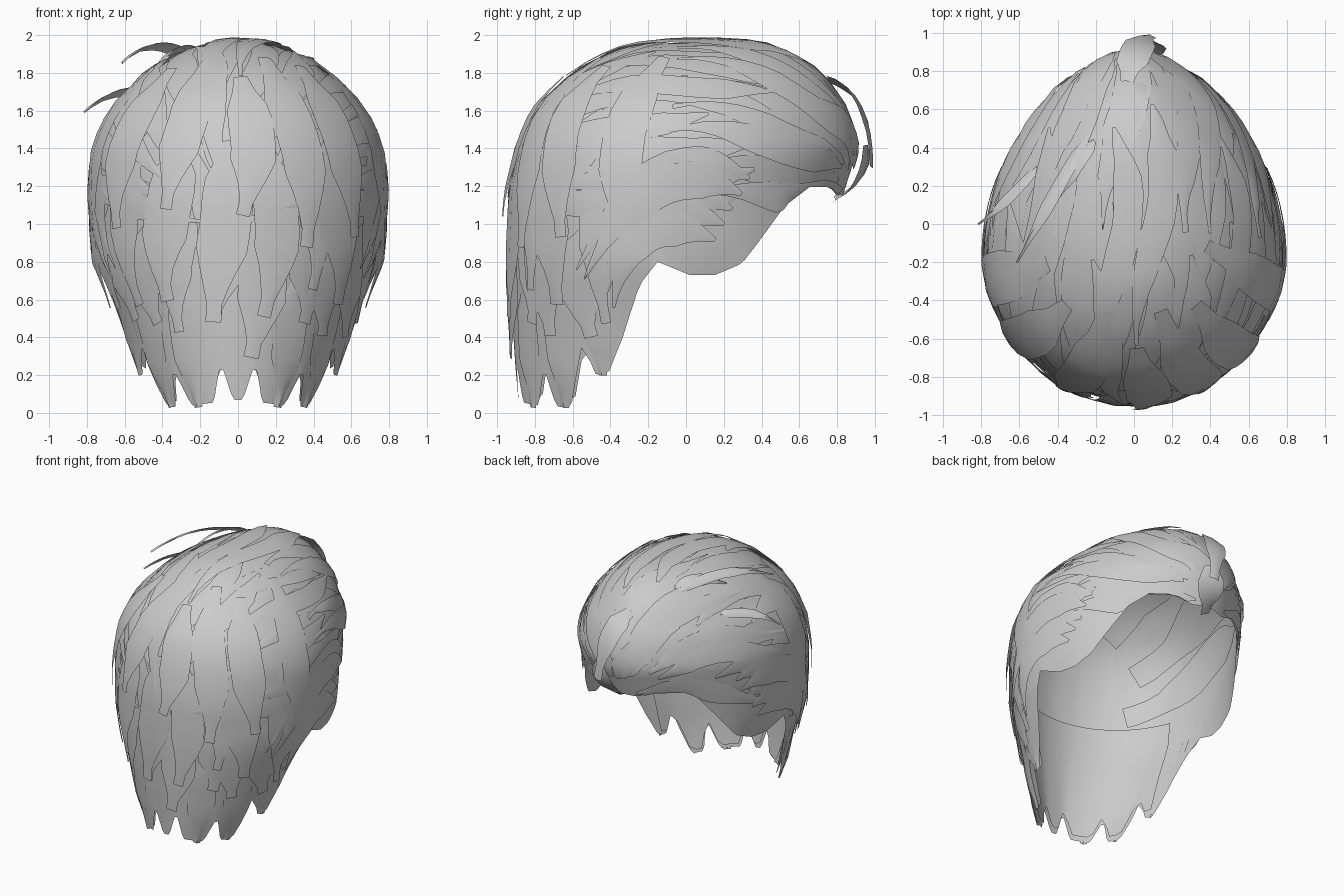
import bpy, bmesh, random
from math import sin, cos, radians, pi
from mathutils import Vector
from mathutils.bvhtree import BVHTree

random.seed(7)
if "Cube" in bpy.data.objects:
    bpy.data.objects.remove(bpy.data.objects["Cube"])

GREY = (0.6, 0.6, 0.6, 1)
mat = bpy.data.materials.new("grey hair")
mat.use_nodes = True
mat.diffuse_color = GREY
bsdf = mat.node_tree.nodes["Principled BSDF"]
bsdf.inputs["Base Color"].default_value = GREY
bsdf.inputs["Roughness"].default_value = 0.7


def lookup(table, key):
    for lo, hi in zip(table, table[1:]):
        if key <= hi[0]:
            f = max(0, (key - lo[0]) / (hi[0] - lo[0]))
            return [p + (q - p) * f for p, q in zip(lo[1:], hi[1:])]
    return list(table[-1][1:])


def finish(name, bm):
    mesh = bpy.data.meshes.new(name)
    bm.to_mesh(mesh)
    bm.free()
    mesh.materials.append(mat)
    obj = bpy.data.objects.new(name, mesh)
    bpy.context.collection.objects.link(obj)
    bpy.ops.object.select_all(action="DESELECT")
    obj.select_set(True)
    bpy.context.view_layer.objects.active = obj
    bpy.ops.object.shade_smooth_by_angle(angle=radians(45))


# Head outline by height: z, nape y, widest y, brow y, half width
RINGS = [(0, -0.88, -0.15, 0.83, 0.46), (0.2, -0.9, -0.15, 0.83, 0.56),
         (0.5, -0.92, -0.15, 0.83, 0.64), (0.8, -0.93, -0.15, 0.83, 0.74),
         (1.15, -0.92, -0.15, 0.83, 0.76), (1.4, -0.87, -0.13, 0.91, 0.75),
         (1.6, -0.79, -0.1, 0.86, 0.66), (1.8, -0.58, -0.05, 0.72, 0.47),
         (1.9, -0.39, 0.0, 0.58, 0.31), (1.95, -0.24, 0.06, 0.42, 0.18),
         (1.965, 0.08, 0.1, 0.12, 0.02)]
# Lower edge by angle from brow (0) to nape (180)
HEM = [(0, 1.16), (15, 1.15), (25, 1.2), (41, 1.2), (52, 1.0), (63, 0.79),
       (72, 0.73), (80, 0.73), (90, 0.8), (97, 0.68), (104, 0.4),
       (110, 0.22), (118, 0.2), (130, 0.03), (150, 0.04), (180, 0.07)]
NOTCHES = (122, 143, 171)


def shell_point(deg, z):
    nape, mid, brow, half = lookup(RINGS, z)
    c, s = cos(radians(deg)), sin(radians(deg))
    x = abs(s) ** (1.25 if c > 0 else 1.0) * half
    y = mid + c * (brow - mid if c > 0 else mid - nape)
    return Vector((x if s >= 0 else -x, y, z))


def hem_height(deg):
    d = min(deg, 360 - deg)
    cut = sum(max(0, 1 - abs(d - n) / 6) for n in NOTCHES)
    return lookup(HEM, d)[0] + 0.2 * cut


# Base shell with a notched lower edge
ROWS, STEP = 18, 2
bm = bmesh.new()
grid = []
for deg in range(0, 360, STEP):
    low = hem_height(deg)
    grid.append([bm.verts.new(shell_point(deg, low + (1.962 - low) * sin(pi / 2 * r / ROWS)))
                 for r in range(ROWS + 1)])
for i, col in enumerate(grid):
    nxt = grid[(i + 1) % len(grid)]
    for r in range(ROWS):
        bm.faces.new((col[r], col[r + 1], nxt[r + 1], nxt[r]))
bm.faces.new([col[-1] for col in grid])
bmesh.ops.recalc_face_normals(bm, faces=bm.faces)
bm.normal_update()
if max(bm.faces, key=lambda f: f.calc_center_median().z).normal.z < 0:
    bmesh.ops.reverse_faces(bm, faces=bm.faces)
    bm.normal_update()
tree = BVHTree.FromBMesh(bm)
finish("hair_base", bm)


def smooth_path(points, n):
    # Quadratic curve through a start, a bend and an end
    a, b, c = (Vector(p) for p in points)
    b = b * 2 - (a + c) / 2
    return [a * (1 - t) ** 2 + b * 2 * t * (1 - t) + c * t * t
            for t in (k / n for k in range(n + 1))]


def ribbon(bm, path, width, lift=0.02, cling=True, blunt=0.12, base=0.012):
    # Tapered lock, arched across its width
    rows, n = [], len(path) - 1
    for k, p in enumerate(path):
        t = k / n
        along = (path[min(k + 1, n)] - path[max(k - 1, 0)]).normalized()
        normal = tree.find_nearest(p)[1]
        side = normal.cross(along).normalized()
        w = width / 2 * max(blunt, min(1, t * 4 + 0.1, (1 - t) * 2.5))
        row = []
        for u in (-1, 0, 1):
            q = p + side * u * w
            if cling:
                h, nrm = tree.find_nearest(q)[:2]
                q = h + nrm * (base + (0 if u else 0.004) + lift * t)
            else:
                q = q + normal * (0 if u else 0.012)
            row.append(bm.verts.new(q))
        rows.append(row)
    for a, b in zip(rows, rows[1:]):
        for j in (0, 1):
            bm.faces.new((a[j], a[j + 1], b[j + 1], b[j]))


def swept(phi, start, end, sag, n=14):
    # Wavy line combed back over the head from brow to nape
    out = []
    for k in range(n + 1):
        t = k / n
        th = radians(start + (end - start) * t)
        ph = radians(phi + 5 * sin(t * 5))
        out.append(Vector((0.8 * sin(ph) * sin(th), 0.92 * cos(th),
                           1.15 + 0.82 * cos(ph) * sin(th) - sag * t * t)))
    return out


# Locks swept back over crown and sides, stepped in height so they overlap
bm = bmesh.new()
for side in (-1, 1):
    for i in range(8):
        phi = 8 + i * 11.5
        for tier, (start, span) in enumerate(((20, 75), (58, 75), (92, 68))):
            s = start + random.uniform(-10, 10)
            ribbon(bm, swept(side * (phi + random.uniform(-4, 4)), s, s + span,
                             random.uniform(0.1, 0.16)),
                   random.uniform(0.13, 0.17), 0.006,
                   base=0.004 + 0.008 * ((i + 2 * tier) % 3))
finish("swept_locks", bm)

# Locks hanging down the back, in three overlapping tiers
bm = bmesh.new()
for tier, (top, tip, count, spread) in enumerate(
        ((1.05, 0.35, 8, 60), (1.45, 0.55, 8, 68), (1.8, 0.95, 7, 74))):
    for i in range(count):
        deg = 180 + spread * (2 * i / (count - 1) - 1) + random.uniform(-4, 4)
        z0, z1 = top + random.uniform(-0.1, 0.1), tip + random.uniform(-0.1, 0.15)
        path = [shell_point(deg + 4 * sin(k / 3 + i), z0 + (z1 - z0) * k / 10)
                for k in range(11)]
        ribbon(bm, path, random.uniform(0.18, 0.28), 0.015, blunt=0.3,
               base=0.006 + 0.01 * tier + 0.006 * (i % 2))
finish("back_locks", bm)

# Side locks curving round from the temple, then dropping to the nape
bm = bmesh.new()
for side in (-1, 1):
    for i in range(5):
        z = 1.26 - i * 0.08
        path = smooth_path(((side * 0.68, 0.34 - i * 0.05, z - 0.02),
                            (side * 0.78, -0.14 - i * 0.02, z),
                            (side * 0.66, -0.58 + i * 0.05, z - 0.5 + i * 0.03)), 14)
        ribbon(bm, path, 0.2, 0.012, blunt=0.06, base=0.012 + 0.009 * ((i + 1) % 3))
    # Pointed tips behind the ear
    for deg, low in ((113, 0.2), (132, 0.03), (154, 0.03)):
        path = [shell_point(side * deg % 360, 0.7 + (low - 0.7) * k / 8) for k in range(9)]
        ribbon(bm, path, 0.2, cling=False, blunt=0.25)
finish("side_locks", bm)

# Inner nape panel with a straight top edge
bm = bmesh.new()
panel = []
for deg in range(112, 249, 4):
    low = hem_height(deg) + 0.03
    column = []
    for r in range(9):
        p = shell_point(deg, low + (1.0 - low) * r / 8)
        column.append(bm.verts.new((p.x * 0.95, p.y + 0.02 + 0.03 * r / 8, p.z)))
    panel.append(column)
for a, b in zip(panel, panel[1:]):
    for r in range(8):
        bm.faces.new((a[r], b[r], b[r + 1], a[r + 1]))
finish("nape_panel", bm)

# Broad locks lining the inside of the crown and sides
bm = bmesh.new()
for side in (-1, 1):
    for phi, start, span in ((20, 45, 85), (50, 30, 100), (78, 50, 90)):
        ribbon(bm, swept(side * phi, start, start + span, 0.12), 0.34, -0.02,
               blunt=0.5, base=-0.035)
finish("inner_locks", bm)

# Forelock arching over the brow, with a flap tucked under it
bm = bmesh.new()
ribbon(bm, smooth_path(((-0.04, 0.74, 1.77), (0.02, 0.92, 1.62), (0.08, 0.98, 1.3)), 8),
       0.17, cling=False, blunt=0.45)
ribbon(bm, smooth_path(((0.09, 0.95, 1.42), (0.06, 0.92, 1.25), (0.0, 0.78, 1.13)), 6),
       0.2, cling=False, blunt=0.4)
for side in (-1, 1):
    ribbon(bm, smooth_path(((side * 0.02, 0.88, 1.3), (side * 0.16, 0.84, 1.5),
                            (side * 0.36, 0.6, 1.68)), 10), 0.2, 0.01)
finish("forelock", bm)

# Loose wisps on the right of the crown
bm = bmesh.new()
for pts, w in ((((-0.22, 0.5, 1.84), (-0.42, 0.15, 1.94), (-0.61, -0.2, 1.85)), 0.08),
               (((-0.46, 0.35, 1.68), (-0.64, 0.15, 1.69), (-0.81, 0.0, 1.59)), 0.07),
               (((-0.2, 0.45, 1.86), (-0.31, 0.3, 1.92), (-0.42, 0.1, 1.84)), 0.1)):
    ribbon(bm, smooth_path(pts, 10), w, cling=False)
finish("loose_wisps", bm)
